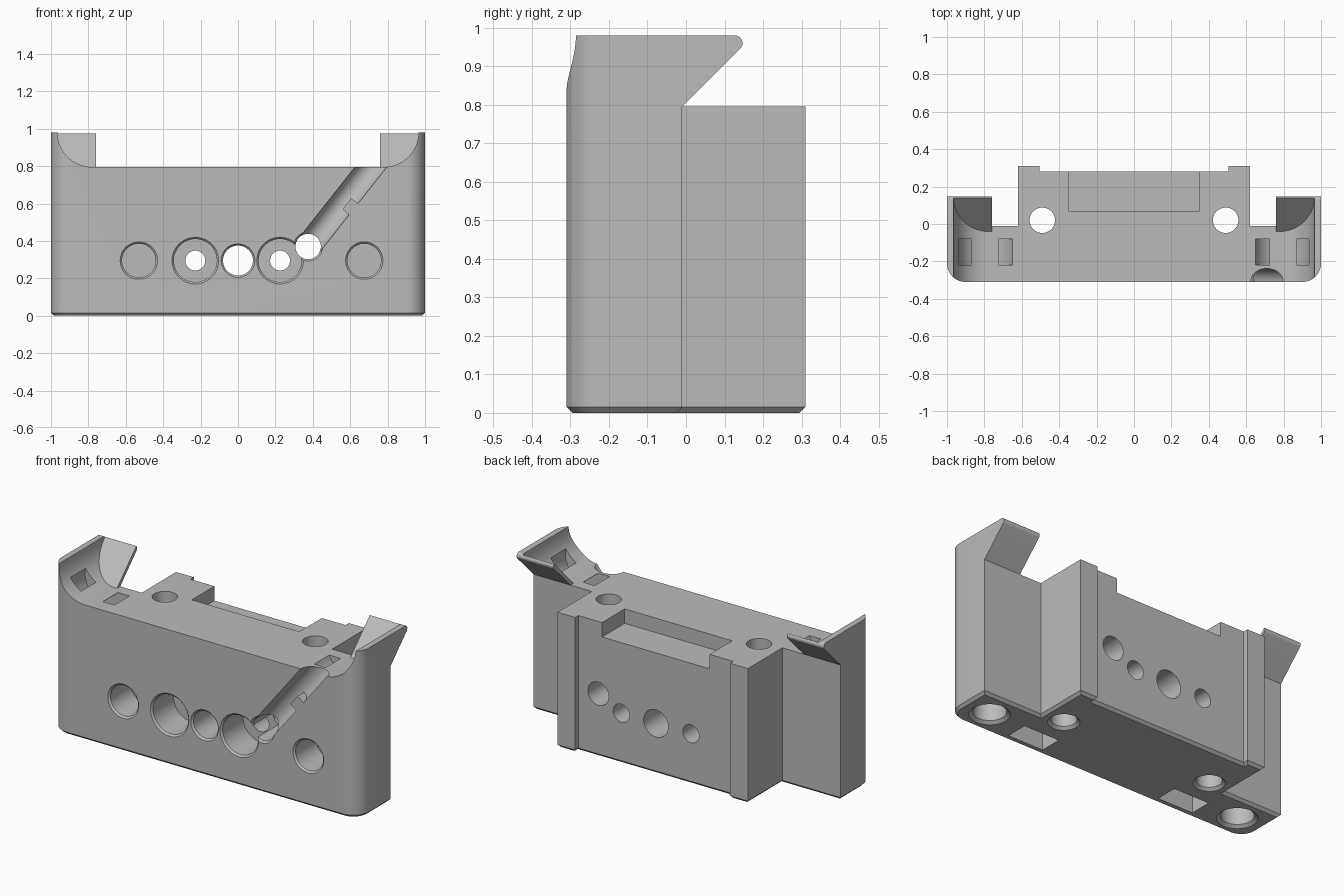
import bpy, bmesh, math
from mathutils import Vector

if "Cube" in bpy.data.objects:
    bpy.data.objects.remove(bpy.data.objects["Cube"])

grey = bpy.data.materials.new("plain grey")
grey.use_nodes = True
grey.diffuse_color = (0.5, 0.5, 0.5, 1)
grey.node_tree.nodes["Principled BSDF"].inputs["Base Color"].default_value = (0.5, 0.5, 0.5, 1)

FRONT, TOP = -0.31, 0.795


def arc(cx, cy, r, a0, a1, n=16):
    """Points along an arc, angles in degrees."""
    angles = [math.radians(a0 + (a1 - a0) * i / n) for i in range(n + 1)]
    return [(cx + r * math.cos(a), cy + r * math.sin(a)) for a in angles]


def circle(cx, cy, r, n=48):
    return arc(cx, cy, r, 0, 360, n)[:-1]


def rect(x0, x1, y0, y1):
    return [(x0, y0), (x1, y0), (x1, y1), (x0, y1)]


def prism(name, pts, axis, lo, hi, end_pts=None, side=1):
    """Loft a 2D loop along an axis; hi may be a function of the loop point."""
    place = {"x": lambda u, v, w: (w * side, u, v),
             "y": lambda u, v, w: (u * side, w, v),
             "z": lambda u, v, w: (u * side, v, w)}[axis]
    bm = bmesh.new()
    far = hi if callable(hi) else (lambda u, v: hi)
    a = [bm.verts.new(place(u, v, lo)) for u, v in pts]
    b = [bm.verts.new(place(u, v, far(u, v))) for u, v in (end_pts or pts)]
    bm.faces.new(a)
    bm.faces.new(b)
    for i in range(len(a)):
        j = (i + 1) % len(a)
        bm.faces.new((a[i], a[j], b[j], b[i]))
    bmesh.ops.recalc_face_normals(bm, faces=bm.faces)
    mesh = bpy.data.meshes.new(name)
    bm.to_mesh(mesh)
    bm.free()
    mesh.materials.append(grey)
    obj = bpy.data.objects.new(name, mesh)
    bpy.context.collection.objects.link(obj)
    return obj


def cut(cutter):
    """Subtract a cutter from the body and throw it away."""
    mod = body.modifiers.new("cut", "BOOLEAN")
    mod.operation, mod.solver, mod.object = "DIFFERENCE", "EXACT", cutter
    bpy.ops.object.select_all(action="DESELECT")
    body.select_set(True)
    bpy.context.view_layer.objects.active = body
    bpy.ops.object.modifier_apply(modifier=mod.name)
    bpy.data.objects.remove(cutter)


def front_hole(x, z, r, depth, rim=0.01):
    cut(prism("bore", circle(x, z, r), "y", FRONT - 0.1, FRONT + depth))
    if rim:
        cut(prism("rim", circle(x, z, r + 2 * rim), "y", FRONT - rim, FRONT + rim,
                  circle(x, z, r)))


# Body outline: wings, central block and two rear ribs
half = arc(0.9, -0.21, 0.1, -90, 0) + [(1, 0.155), (0.62, 0.155), (0.62, 0.31),
                                       (0.505, 0.31), (0.505, 0.28)]
outline = half + [(-x, y) for x, y in reversed(half)]
body = prism("body", outline, "z", 0, 0.98)

# Lower the middle, leaving a raised horn on each wing
cut(prism("middle", rect(-0.76, 0.76, -0.5, 0.5), "z", TOP, 1.2))

# Undercut behind the wings with a slanted, round-tipped overhang
under = [(-0.01, -0.1), (-0.01, TOP)] + arc(0.127, 0.96, 0.02, -45, 90, 10)
under += [(0.127, 1.1), (0.4, 1.1), (0.4, -0.1)]
for s in (1, -1):
    cut(prism("undercut", under, "x", 0.62, 1.1, side=s))

# Chamfer around the base
bm = bmesh.new()
bm.from_mesh(body.data)
rim = [e for e in bm.edges if all(v.co.z < 0.001 for v in e.verts)
       and len(e.link_faces) == 2 and e.calc_face_angle() > 1]
bmesh.ops.bevel(bm, geom=rim, offset=0.015, segments=1, affect="EDGES")
bm.to_mesh(body.data)
bm.free()

scoop = arc(0.78, 0.98, 0.185, 0, -90, 24) + [(0.7, TOP), (0.7, 1.1), (0.965, 1.1)]
tie_loop = arc(0.79, 0.85, 0.15, -200, 20, 32) + arc(0.79, 0.85, 0.085, 20, -200, 32)
for s in (1, -1):
    # Horn scoop ending at the slanted rear plate, and the curved tie tunnel
    cut(prism("scoop", scoop, "y", -0.5, lambda u, v: v - 0.835, side=s))
    cut(prism("tie_tunnel", tie_loop, "y", -0.22, -0.08, side=s))
    # Vertical through hole
    cut(prism("post_hole", circle(0.49, 0.02, 0.068), "z", -0.1, 1.1, side=s))
    cut(prism("post_rim", circle(0.49, 0.02, 0.095), "z", -0.01, 0.015,
              circle(0.49, 0.02, 0.068), side=s))
    # Underside sockets
    cut(prism("socket", circle(0.835, -0.165, 0.088), "z", -0.1, 0.55, side=s))
    cut(prism("socket_rim", circle(0.835, -0.165, 0.12), "z", -0.01, 0.015,
              circle(0.835, -0.165, 0.088), side=s))
    cut(prism("base_pocket", rect(0.39, 0.62, -0.27, -0.14), "z", -0.1, 0.15, side=s))

# Recess at the top of the rear
cut(prism("recess", rect(-0.35, 0.35, 0.07, 0.4), "z", TOP - 0.085, 1.1))

# Front holes: blind, counterbored and through
for x in (-0.53, 0.675):
    front_hole(x, 0.295, 0.09, 0.2)
for x in (-0.228, 0.225):
    front_hole(x, 0.295, 0.115, 0.2)
    front_hole(x, 0.295, 0.053, 0.8, 0)
front_hole(0, 0.295, 0.08, 0.8)
front_hole(0.375, 0.37, 0.068, 0.8)

# Diagonal wire channel running up from the small hole
start = Vector((0.375, -0.305, 0.37))
along = Vector((0.62, 0, 0.785)).normalized()
turn = math.atan2(along.x, along.z)
bpy.ops.mesh.primitive_cylinder_add(vertices=48, radius=0.067, depth=0.7,
                                    location=start + along * 0.35, rotation=(0, turn, 0))
cut(bpy.context.object)

# Small retaining tab on the lower edge of the channel
tab = prism("channel_tab", rect(0.02, 0.075, 0.27, 0.345), "y", FRONT + 0.0005, -0.25)
tab.rotation_euler = (0, turn, 0)
tab.location = (start.x, 0, start.z)

for obj in (body, tab):
    bpy.ops.object.select_all(action="DESELECT")
    obj.select_set(True)
    bpy.context.view_layer.objects.active = obj
    bpy.ops.object.shade_smooth_by_angle(angle=math.radians(30))
